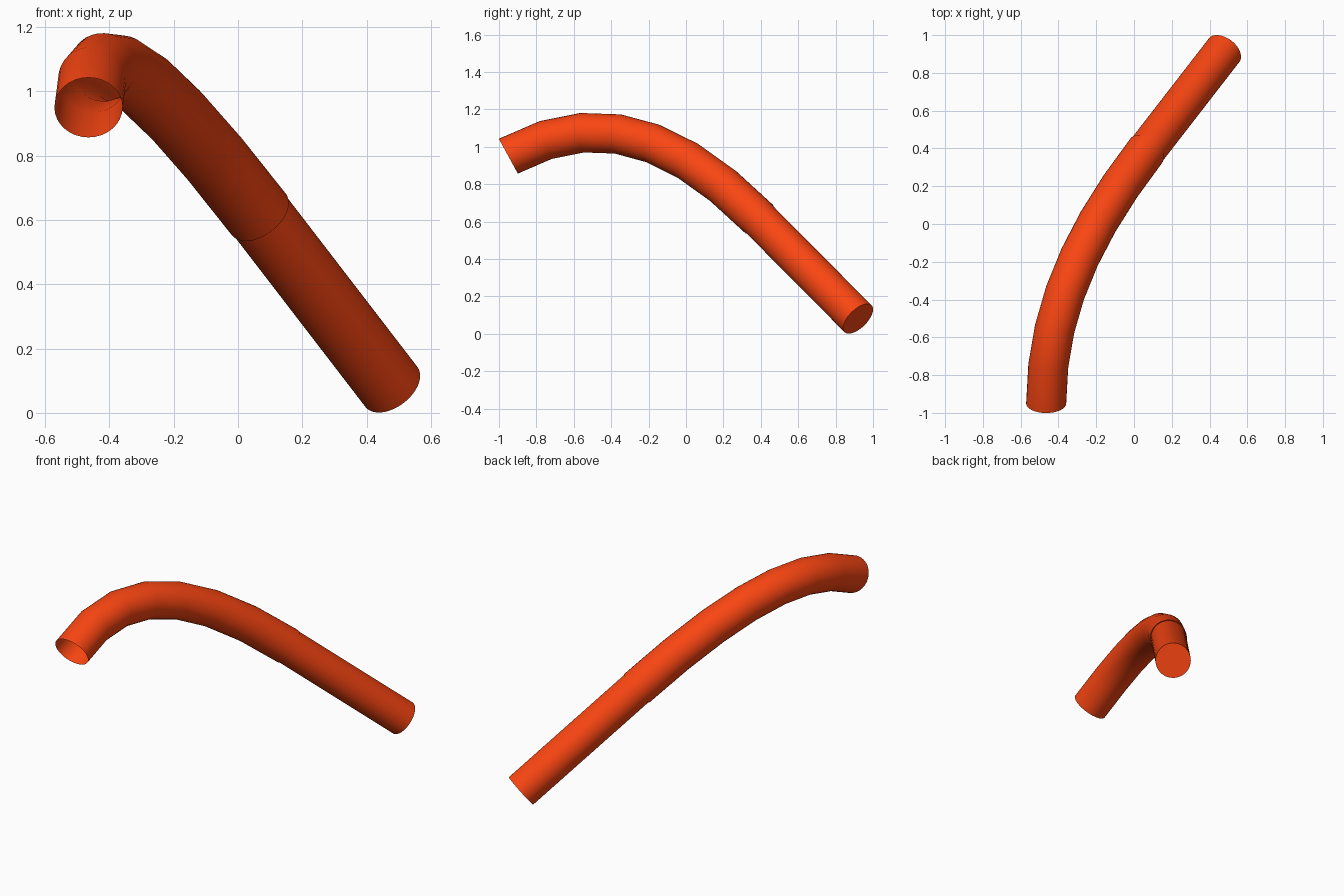
import bpy
from mathutils import Vector

if "Cube" in bpy.data.objects:
    bpy.data.objects.remove(bpy.data.objects["Cube"])

mat = bpy.data.materials.new("orange_red")
mat.diffuse_color = (0.95, 0.06, 0.006, 1)
mat.use_nodes = True
mat.node_tree.nodes["Principled BSDF"].inputs["Base Color"].default_value = mat.diffuse_color

START = Vector((-0.465, -0.95, 0.95))      # open mouth of the bent pipe
JOINT = Vector((0.065, 0.388, 0.617))      # where the pipes meet
END = Vector((0.477, 0.92, 0.081))         # foot of the straight pipe
start_dir = Vector((0, 0.88, 0.48)).normalized()
end_dir = (END - JOINT).normalized()

# Bent pipe: open-ended bezier sweep in seven segments
curve = bpy.data.curves.new("bent_pipe", 'CURVE')
curve.dimensions = '3D'
curve.resolution_u = 7
curve.bevel_depth = 0.106
curve.bevel_resolution = 14
curve.use_fill_caps = False
spline = curve.splines.new('BEZIER')
spline.bezier_points.add(1)
for p, co, d, length in zip(spline.bezier_points, (START, JOINT),
                            (start_dir, end_dir), (0.54, 0.72)):
    p.handle_left_type = p.handle_right_type = 'FREE'
    p.co = co
    p.handle_left = co - d * length
    p.handle_right = co + d * length
spline.use_smooth = True
bent = bpy.data.objects.new("bent_pipe", curve)
bpy.context.collection.objects.link(bent)
bpy.context.view_layer.objects.active = bent
bent.select_set(True)
bpy.ops.object.convert(target='MESH')
bent = bpy.context.object
bent.name = "bent_pipe"
bent.data.materials.clear()
bent.data.materials.append(mat)

# Straight pipe: capped cylinder slotted just inside the bent pipe
top = JOINT - end_dir * 0.01
bpy.ops.mesh.primitive_cylinder_add(vertices=48, radius=0.102,
                                    depth=(END - top).length,
                                    location=(top + END) / 2)
straight = bpy.context.object
straight.name = "straight_pipe"
straight.rotation_euler = end_dir.to_track_quat('Z', 'Y').to_euler()
straight.data.materials.append(mat)
bpy.ops.object.shade_smooth_by_angle()
